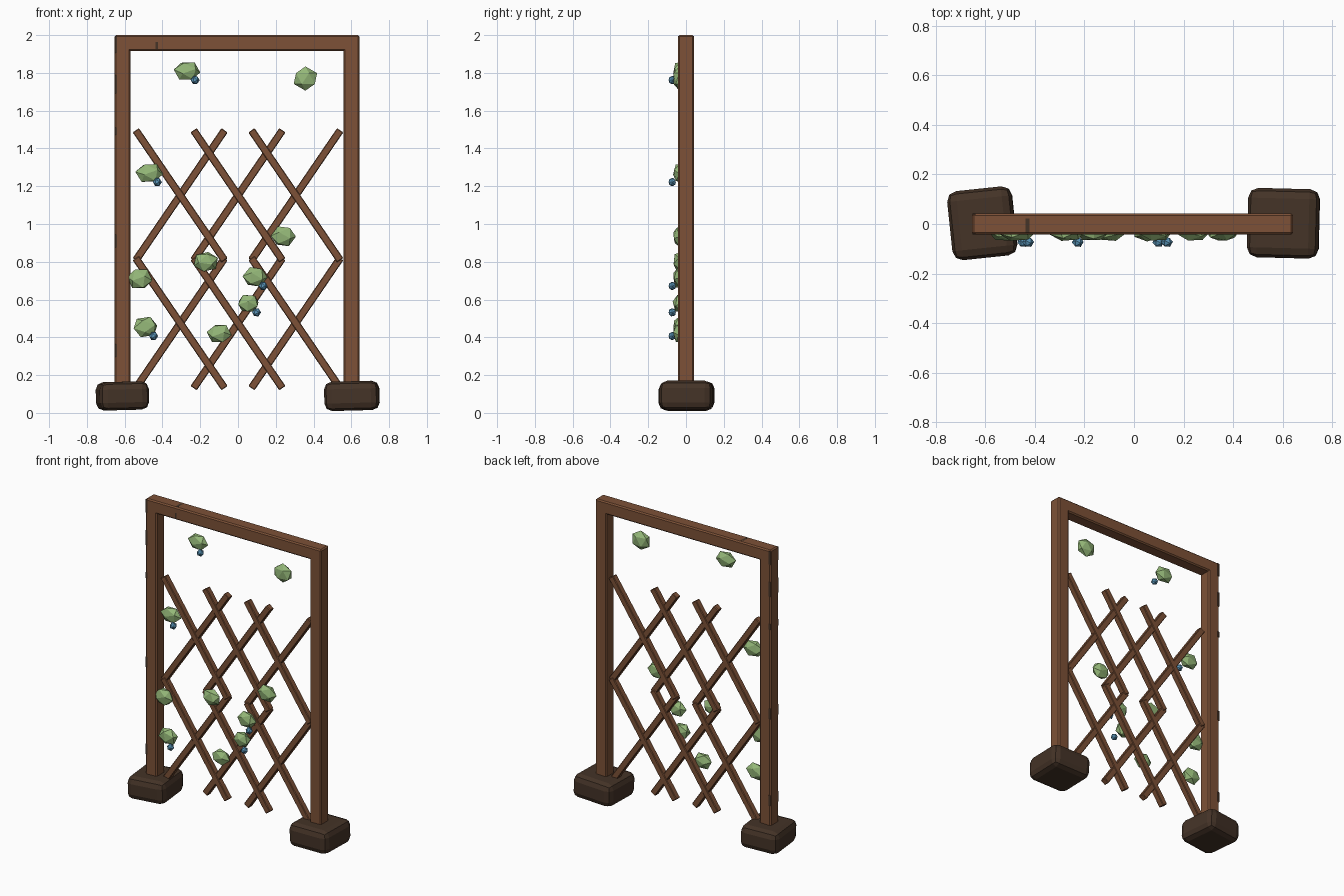
import bpy, math, random
from mathutils import Euler

random.seed(4)
cube = bpy.data.objects.get("Cube")
if cube:
    bpy.data.objects.remove(cube, do_unlink=True)


def material(name, rgb):
    m = bpy.data.materials.new(name)
    m.use_nodes = True
    m.diffuse_color = (*rgb, 1)
    m.node_tree.nodes["Principled BSDF"].inputs["Base Color"].default_value = (*rgb, 1)
    return m


wood = material("brown_wood", (0.205, 0.083, 0.038))
dark = material("dark_brown", (0.058, 0.033, 0.020))
green = material("leaf_green", (0.30, 0.48, 0.19))
blue = material("berry_blue", (0.10, 0.30, 0.48))


def box(name, loc, size, mat, bevel=0.0, segments=1, rot=(0, 0, 0)):
    bpy.ops.mesh.primitive_cube_add(size=1, location=loc, rotation=rot)
    ob = bpy.context.object
    ob.name = name
    ob.scale = size
    bpy.ops.object.transform_apply(location=False, rotation=False, scale=True)
    ob.data.materials.append(mat)
    if bevel:
        mod = ob.modifiers.new("soft_edges", "BEVEL")
        mod.width = bevel
        mod.segments = segments
    return ob


def pebble(name, loc, radii, mat, rot=(0, 0, 0)):
    # Faceted ball: turn the facets first, then squash along the world axes
    bpy.ops.mesh.primitive_ico_sphere_add(subdivisions=1, radius=1, location=loc)
    ob = bpy.context.object
    ob.name = name
    ob.data.transform(Euler(rot).to_matrix().to_4x4())
    ob.scale = radii
    bpy.ops.object.transform_apply(location=False, rotation=False, scale=True)
    ob.data.materials.append(mat)


# Frame
for side, x in (("right", -0.612), ("left", 0.600)):
    box(side + "_post", (x, 0, 1.05), (0.084, 0.084, 1.9), wood, 0.008)
box("top_beam", (-0.006, 0, 1.958), (1.296, 0.084, 0.084), wood, 0.008)

# Foot blocks
box("right_foot", (-0.612, 0.003, 0.09), (0.262, 0.28, 0.15), dark, 0.04, 2,
    (0, math.radians(-1.5), math.radians(6)))
box("left_foot", (0.603, 0.003, 0.09), (0.288, 0.28, 0.155), dark, 0.04, 2,
    (0, math.radians(-1.5), math.radians(-1.5)))

# Two tiers of crossed slats
run, rise = 0.47, 0.688
length, angle = math.hypot(run, rise), math.atan2(run, rise)
for tier, z in (("lower", 0.475), ("upper", 1.152)):
    for i in range(3):
        for way, lean in (("rising", 1), ("falling", -1)):
            box(f"{tier}_{way}_slat_{i + 1}", (0.306 * (i - 1), 0.002 * lean, z),
                (0.04, 0.04, length), wood, 0.004, 1, (0, lean * angle, 0))

# Leaf clumps: x, z, half width, half height
leaves = [(-0.27, 1.81, 0.072, 0.055), (0.357, 1.77, 0.069, 0.064),
          (-0.47, 1.27, 0.075, 0.056), (0.24, 0.935, 0.067, 0.058),
          (-0.17, 0.80, 0.069, 0.056), (-0.52, 0.71, 0.068, 0.060),
          (0.09, 0.72, 0.067, 0.056), (0.055, 0.58, 0.060, 0.053),
          (-0.49, 0.455, 0.069, 0.058), (-0.10, 0.42, 0.067, 0.055)]
with_berry = (0, 2, 6, 7, 8)
for i, (x, z, rx, rz) in enumerate(leaves):
    turn = (0, 0, 0) if i == 1 else [random.uniform(-0.7, 0.7) for _ in range(3)]
    pebble(f"leaf_{i + 1}", (x, -0.036, z), (rx, 0.035, rz), green, turn)
    if i in with_berry:
        pebble(f"berry_{i + 1}", (x + 0.043, -0.073, z - 0.048),
               (0.024, 0.022, 0.024), blue, (0.3, 0.5, 0.2))

# Dark chips along the outer edges of one post and on the beam
for i, (z, h) in enumerate([(1.95, 0.09), (1.74, 0.1), (1.49, 0.04), (0.91, 0.07), (0.33, 0.07)]):
    for face, y in (("front", -0.0405), ("back", 0.0405)):
        box(f"{face}_chip_{i + 1}", (-0.646, y, z), (0.012, 0.004, h), dark)
box("beam_chip_front", (-0.43, -0.0415, 1.945), (0.014, 0.002, 0.035), dark)
box("beam_chip_top", (-0.43, -0.006, 1.9995), (0.016, 0.055, 0.002), dark)
